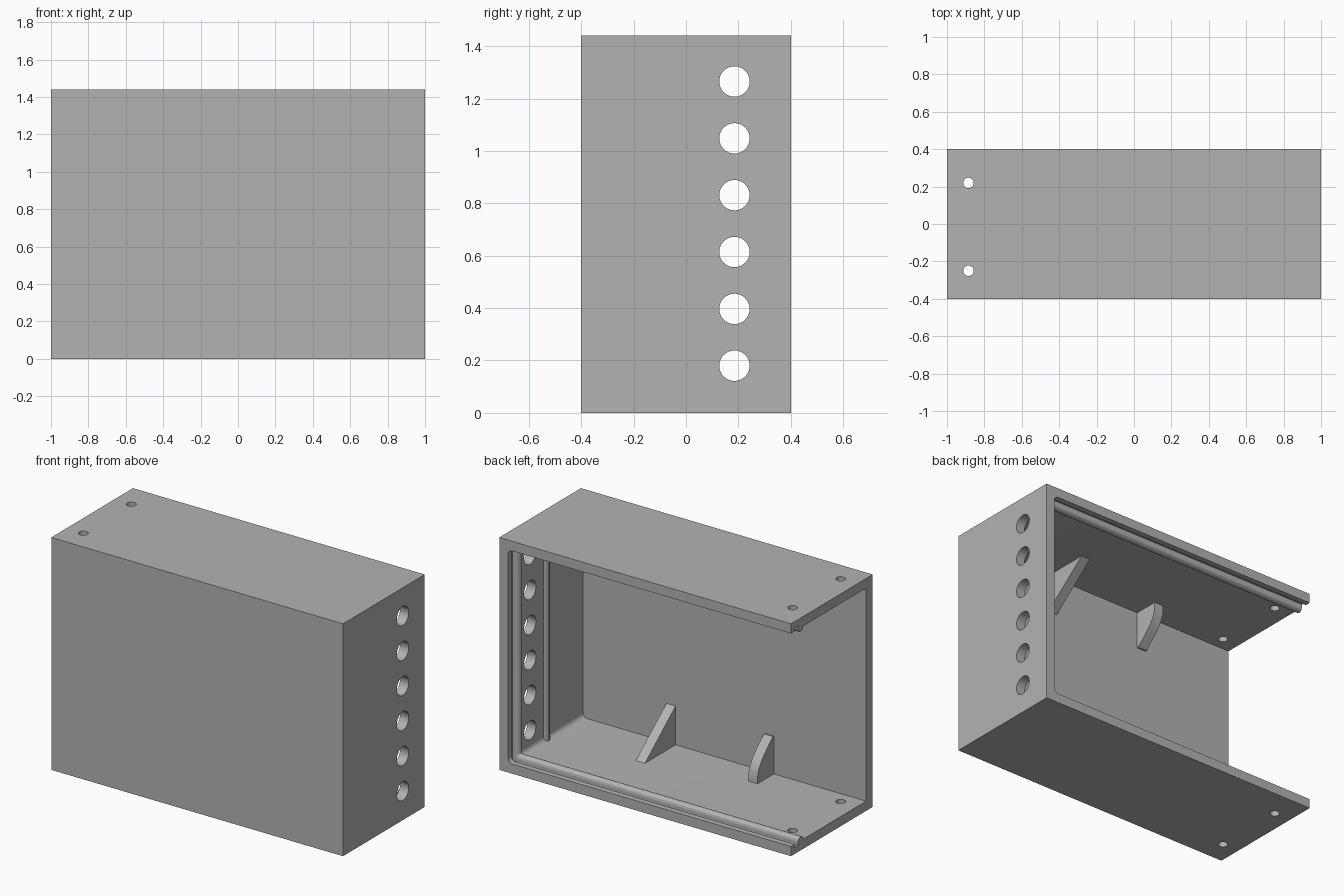
import bpy
import bmesh
from math import sin, cos, pi
from mathutils import Vector, Matrix

if "Cube" in bpy.data.objects:
    bpy.data.objects.remove(bpy.data.objects["Cube"])

W, D, H = 2.0, 0.8, 1.44      # outer size
T = 0.06                      # wall thickness
FRONT_IN = -0.335             # inner face of the front panel
HX, HY = W / 2, D / 2

grey = bpy.data.materials.new("plain_grey")
grey.use_nodes = True
colour = (0.45, 0.45, 0.45, 1)
grey.diffuse_color = colour
grey.node_tree.nodes["Principled BSDF"].inputs["Base Color"].default_value = colour


def finish(name, bm, helper=False):
    bmesh.ops.recalc_face_normals(bm, faces=bm.faces)
    mesh = bpy.data.meshes.new(name)
    bm.to_mesh(mesh)
    bm.free()
    mesh.materials.append(grey)
    obj = bpy.data.objects.new(name, mesh)
    bpy.context.collection.objects.link(obj)
    obj.hide_render = helper
    return obj


def prism(name, points, direction, helper=False):
    """Extrude a closed outline along a direction."""
    bm = bmesh.new()
    face = bm.faces.new([bm.verts.new(p) for p in points])
    ext = bmesh.ops.extrude_face_region(bm, geom=[face])["geom"]
    moved = [v for v in ext if isinstance(v, bmesh.types.BMVert)]
    bmesh.ops.translate(bm, verts=moved, vec=direction)
    return finish(name, bm, helper)


def u_path(offset, radius, y, end):
    """Open U along ceiling, side wall and floor, with rounded corners."""
    x, top, steps = HX - offset, H - offset, 6
    pts = [Vector((end, y, top))]
    for i in range(steps + 1):
        a = pi / 2 * (1 - i / steps)
        pts.append(Vector((x - radius + radius * cos(a), y, top - radius + radius * sin(a))))
    return pts + [Vector((p.x, y, H - p.z)) for p in reversed(pts)]


def cylinder(name, radius, length, matrix):
    bm = bmesh.new()
    bmesh.ops.create_cone(bm, cap_ends=True, segments=40, radius1=radius,
                          radius2=radius, depth=length, matrix=matrix)
    return finish(name, bm, True)


def activate(obj):
    bpy.ops.object.select_all(action='DESELECT')
    obj.select_set(True)
    bpy.context.view_layer.objects.active = obj


# Case: solid block, hollowed with the back and one end open
case = prism("case", [(-HX, -HY, 0), (HX, -HY, 0), (HX, HY, 0), (-HX, HY, 0)], (0, 0, H))
cutters = [
    prism("cavity_cutter", u_path(T, 0.03, FRONT_IN, -1.1), (0, 0.9, 0), True),
    prism("lid_groove_cutter", u_path(0.04, 0.03, 0.33, -1.1), (0, 0.035, 0), True),
]
# Row of holes in the side wall
for i in range(6):
    m = Matrix.Translation((HX, 0.185, 0.18 + 0.217 * i)) @ Matrix.Rotation(pi / 2, 4, 'Y')
    cutters.append(cylinder("side_hole_cutter", 0.058, 0.4, m))
# Screw holes through floor and ceiling
for y in (0.22, -0.25):
    m = Matrix.Translation((-0.885, y, H / 2))
    cutters.append(cylinder("screw_hole_cutter", 0.028, 2, m))

activate(case)
for c in cutters:
    mod = case.modifiers.new(c.name, 'BOOLEAN')
    mod.operation = 'DIFFERENCE'
    mod.solver = 'EXACT'
    mod.object = c
    bpy.ops.object.modifier_apply(modifier=mod.name)
for c in cutters:
    bpy.data.objects.remove(c)
bpy.ops.object.shade_smooth_by_angle()


# Rounded ridges that hold the lid and the inner board
def ridge(name, points, radius):
    curve = bpy.data.curves.new(name, 'CURVE')
    curve.dimensions = '3D'
    spline = curve.splines.new('POLY')
    spline.points.add(len(points) - 1)
    for sp, p in zip(spline.points, points):
        sp.co = (*p, 1)
    curve.bevel_depth = radius
    curve.bevel_resolution = 4
    curve.use_fill_caps = True
    curve.materials.append(grey)
    obj = bpy.data.objects.new(name, curve)
    bpy.context.collection.objects.link(obj)
    activate(obj)
    bpy.ops.object.convert(target='MESH')
    bpy.ops.object.shade_smooth_by_angle()


ridge("lid_ridge", u_path(T, 0.03, 0.305, -HX), 0.025)
ridge("board_ridge", [(HX - T, 0.03, T - 0.01), (HX - T, 0.03, H - T + 0.01)], 0.023)

# Gussets between the front panel and the floor, repeated at the ceiling
straight = [(0, 0), (0.3, 0), (0, 0.24)]
curved = [(0, 0), (0.16, 0), (0.158, 0.05), (0.145, 0.09), (0.115, 0.135), (0, 0.23)]
curved = curved[:-1] + [(0.06, 0.19), (0.01, 0.235), (0, 0.235)]
for label, x, shape in (("straight", 0.306, straight), ("curved", -0.368, curved)):
    for place, flip in (("floor", False), ("ceiling", True)):
        pts = []
        for out, up in shape:
            z = T + up
            pts.append((x, FRONT_IN + out, H - z if flip else z))
        gusset = prism(f"{label}_gusset_{place}", pts, (0.063, 0, 0))
        activate(gusset)
        bpy.ops.object.shade_smooth_by_angle()
